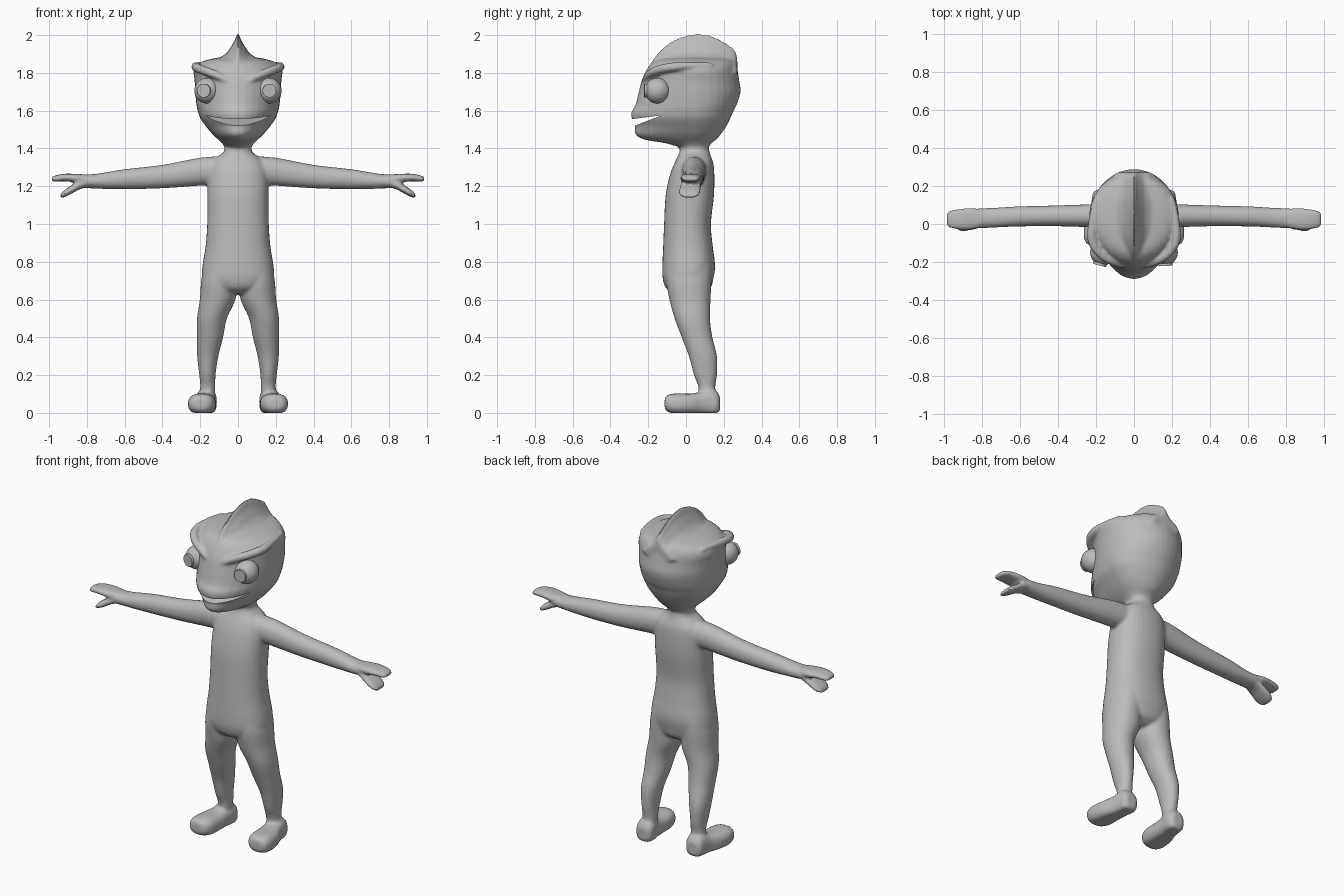
import bpy, bmesh, math
from mathutils import Vector

if "Cube" in bpy.data.objects:
    bpy.data.objects.remove(bpy.data.objects["Cube"])

grey = bpy.data.materials.new("skin grey")
grey.diffuse_color = (0.5, 0.5, 0.5, 1)
grey.use_nodes = True
grey.node_tree.nodes["Principled BSDF"].inputs["Base Color"].default_value = grey.diffuse_color


def tween(rows, n=4):
    """Catmull-Rom interpolation of section parameters."""
    out = []
    for i in range(len(rows) - 1):
        p0, p1 = rows[max(i - 1, 0)], rows[i]
        p2, p3 = rows[i + 1], rows[min(i + 2, len(rows) - 1)]
        for k in range(n):
            t = k / n
            out.append([0.5 * (2 * b + (c - a) * t + (2 * a - 5 * b + 4 * c - d) * t * t
                               + (3 * b - a - 3 * c + d) * t ** 3)
                        for a, b, c, d in zip(p0, p1, p2, p3)])
    out.append(list(rows[-1]))
    return out


def loft(bm, rings):
    vr = [[bm.verts.new(p) for p in r] for r in rings]
    n = len(vr[0])
    for a, b in zip(vr, vr[1:]):
        for i in range(n):
            j = (i + 1) % n
            bm.faces.new((a[i], a[j], b[j], b[i]))
    bm.faces.new(vr[0][::-1])
    bm.faces.new(vr[-1])


def oval(n=2.0, seg=36):
    """Unit superellipse."""
    pts = []
    for i in range(seg):
        a = 2 * math.pi * i / seg
        c, s = math.cos(a), math.sin(a)
        pts.append((math.copysign(abs(c) ** (2 / n), c), math.copysign(abs(s) ** (2 / n), s)))
    return pts


def stack_z(bm, rows, n=2.0, side=1):
    """Rows: z, centre x, half width, front y, widest y, back y."""
    loft(bm, [[(side * (cx + w * c), ym + s * ((yb - ym) if s > 0 else (ym - yf)), z)
               for c, s in oval(n)] for z, cx, w, yf, ym, yb in tween(rows)])


def stack_x(bm, rows, n=2.0, side=1):
    """Rows: x, centre y, centre z, half depth, half height."""
    loft(bm, [[(side * x, cy + ry * c, cz + rz * s) for c, s in oval(n)]
              for x, cy, cz, ry, rz in tween(rows)])


def stack_y(bm, rows, n=2.0, side=1):
    """Rows: y, centre x, centre z, half width, half height; flat at the ground."""
    loft(bm, [[(side * (cx + rx * c), y, max(0, cz + rz * s)) for c, s in oval(n)]
              for y, cx, cz, rx, rz in tween(rows)])


bm = bmesh.new()

# Torso and neck
torso = [(1.45, .068, -.03, .12), (1.41, .07, -.03, .12), (1.38, .077, -.035, .125),
         (1.355, .11, -.045, .133), (1.32, .145, -.062, .145), (1.26, .158, -.085, .15),
         (1.15, .162, -.108, .148), (1.0, .163, -.116, .132), (.88, .172, -.121, .142),
         (.78, .188, -.125, .154), (.71, .188, -.123, .145), (.66, .14, -.105, .13),
         (.63, .06, -.06, .09)]
stack_z(bm, [(z, 0, w, f, (f + b) / 2, b) for z, w, f, b in torso], 2.3)

# Head
head = [(1.405, .07, -.03, .12), (1.428, .085, -.11, .135), (1.447, .105, -.22, .16),
        (1.475, .135, -.268, .185), (1.52, .172, -.27, .215), (1.56, .2, -.288, .235),
        (1.595, .212, -.288, .25), (1.63, .22, -.268, .268), (1.70, .227, -.25, .289),
        (1.76, .23, -.235, .282), (1.81, .235, -.212, .274), (1.845, .215, -.188, .265),
        (1.87, .16, -.15, .25), (1.887, .06, -.06, .16)]
stack_z(bm, [(z, 0, w, f, min(.05, f * .3 + b * .7), b) for z, w, f, b in head], 1.95)

# Crest: concave ridge running front to back
crest = [(-.21, 1.81, .4), (-.15, 1.905, .75), (-.06, 1.975, 1), (.05, 2.007, 1),
         (.15, 1.99, 1), (.255, 1.925, .8), (.272, 1.86, .6)]
half = [(.14, 0), (.10, .36), (.055, .53), (.02, .8)]
rings = []
for y, top, k in tween(crest):
    t = top - 1.8
    rings.append([(0, y, 1.75)] + [(x * k, y, 1.8 + h * t) for x, h in half] + [(.004, y, top), (-.004, y, top)]
                 + [(-x * k, y, 1.8 + h * t) for x, h in reversed(half)])
loft(bm, rings)

for side in (1, -1):
    # Brow ridge
    brow = [(.05, -.222, 1.755, .014), (.12, -.195, 1.79, .022), (.185, -.15, 1.815, .024),
            (.222, -.08, 1.83, .024), (.218, .03, 1.838, .02), (.2, .14, 1.842, .012)]
    pts = tween(brow)
    brow_rings = []
    for i, (x, y, z, r) in enumerate(pts):
        a, b = pts[max(i - 1, 0)], pts[min(i + 1, len(pts) - 1)]
        d = (Vector(b[:3]) - Vector(a[:3])).normalized()
        u = d.cross(Vector((0, 0, 1))).normalized()
        v = d.cross(u)
        ring = [Vector((x, y, z)) + r * (c * u + s * v) for c, s in oval(2, 12)]
        brow_rings.append([(side * p.x, p.y, p.z) for p in ring])
    loft(bm, brow_rings)

    # Arm
    stack_x(bm, [(.06, .04, 1.285, .07, .075), (.2, .043, 1.277, .062, .074),
                 (.4, .043, 1.251, .055, .062), (.6, .04, 1.237, .053, .053),
                 (.74, .033, 1.227, .052, .04), (.82, .03, 1.227, .052, .034),
                 (.86, .03, 1.232, .04, .02)], 2.1, side)
    # Upper finger mitt
    stack_x(bm, [(.78, .03, 1.235, .04, .026), (.85, .028, 1.242, .056, .023),
                 (.92, .025, 1.246, .054, .02), (.97, .025, 1.24, .045, .016),
                 (.988, .025, 1.237, .03, .009)], 2.4, side)
    # Lower thumb
    stack_x(bm, [(.79, .03, 1.222, .04, .026), (.84, .025, 1.205, .054, .022),
                 (.89, .02, 1.177, .058, .022), (.925, .018, 1.157, .052, .017),
                 (.94, .018, 1.148, .035, .009)], 2.4, side)

    # Leg
    leg = [(.78, .098, .08, -.1, .135), (.7, .1, .095, -.105, .135), (.6, .108, .094, -.088, .13),
           (.5, .138, .079, -.06, .127), (.4, .148, .069, -.023, .14), (.3, .16, .056, .015, .164),
           (.2, .162, .043, .042, .164), (.14, .16, .04, .065, .155), (.06, .165, .04, .07, .155)]
    stack_z(bm, [(z, cx, w, f, (f + b) / 2, b) for z, cx, w, f, b in leg], 2.1, side)

    # Foot
    stack_y(bm, [(-.113, .198, .05, .035, .028), (-.095, .196, .05, .06, .046),
                 (-.05, .192, .048, .073, .055), (.02, .186, .048, .07, .054),
                 (.08, .175, .052, .058, .06), (.13, .167, .058, .055, .072),
                 (.165, .166, .052, .05, .06), (.18, .166, .05, .03, .035)], 2.5, side)

bmesh.ops.recalc_face_normals(bm, faces=bm.faces)
mesh = bpy.data.meshes.new("body")
bm.to_mesh(mesh)
bm.free()
body = bpy.data.objects.new("body", mesh)
bpy.context.collection.objects.link(body)

# Mouth cutter: wedge opening towards the front
bm = bmesh.new()
wedge = [(-.42, 1.539), (-.13, 1.575), (-.42, 1.463)]
loft(bm, [[(x, y, z) for y, z in wedge] for x in (-.3, .3)])
bmesh.ops.recalc_face_normals(bm, faces=bm.faces)
cut_mesh = bpy.data.meshes.new("mouth_cutter")
bm.to_mesh(cut_mesh)
bm.free()
cutter = bpy.data.objects.new("mouth_cutter", cut_mesh)
bpy.context.collection.objects.link(cutter)
cutter.hide_render = True

# Fuse the parts into one skin, soften the joins, cut the mouth
m = body.modifiers.new("fuse", 'REMESH')
m.mode, m.voxel_size = 'VOXEL', .009
m = body.modifiers.new("soften", 'SMOOTH')
m.factor, m.iterations = .5, 4
m = body.modifiers.new("mouth", 'BOOLEAN')
m.operation, m.object, m.solver = 'DIFFERENCE', cutter, 'EXACT'
bpy.context.view_layer.objects.active = body
body.select_set(True)
for name in ("fuse", "soften", "mouth"):
    bpy.ops.object.modifier_apply(modifier=name)
bpy.data.objects.remove(cutter)


def finish(ob, angle=40):
    bpy.ops.object.select_all(action='DESELECT')
    ob.select_set(True)
    bpy.context.view_layer.objects.active = ob
    ob.data.materials.clear()
    ob.data.materials.append(grey)
    bpy.ops.object.shade_smooth_by_angle(angle=math.radians(angle))


finish(body)

# Eyes with raised pupils
for side, label in ((1, "left"), (-1, "right")):
    centre = Vector((side * .163, -.15, 1.706))
    look = Vector((side * .12 - .08, -.9, 0)).normalized() if side > 0 else Vector((-.25, -.9, 0)).normalized()
    bpy.ops.mesh.primitive_uv_sphere_add(segments=28, ring_count=18, radius=.068, location=centre)
    eye = bpy.context.object
    eye.name = label + "_eye"
    finish(eye)
    bpy.ops.mesh.primitive_cylinder_add(vertices=24, radius=.036, depth=.03, location=centre + look * .056)
    pupil = bpy.context.object
    pupil.name = label + "_pupil"
    pupil.rotation_euler = look.to_track_quat('Z', 'Y').to_euler()
    finish(pupil)
